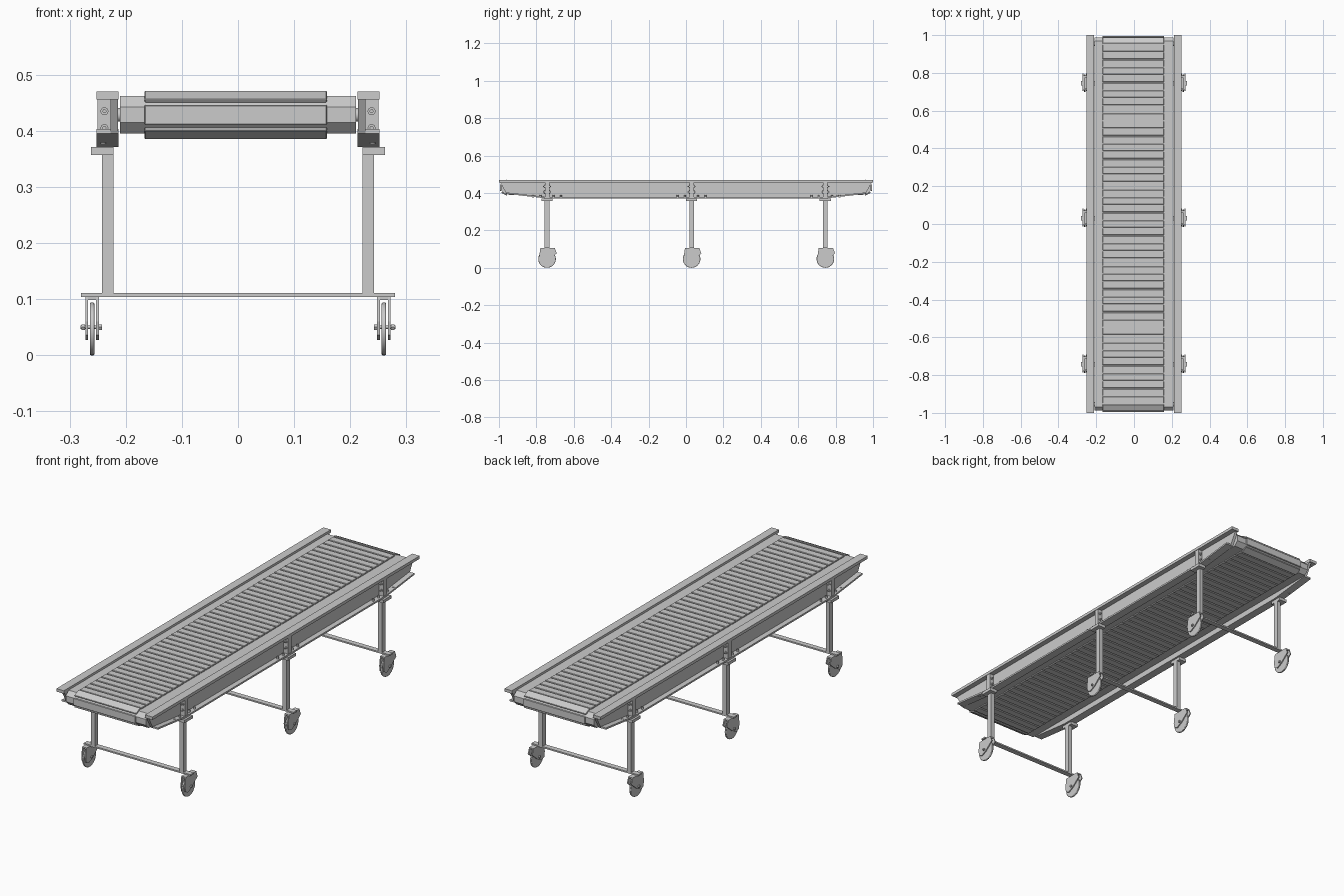
import bpy, bmesh, math
from mathutils import Matrix, Vector

if "Cube" in bpy.data.objects:
    bpy.data.objects.remove(bpy.data.objects["Cube"])


def finish(name, bm, smooth=False):
    bmesh.ops.recalc_face_normals(bm, faces=bm.faces)
    me = bpy.data.meshes.new(name)
    bm.to_mesh(me)
    bm.free()
    ob = bpy.data.objects.new(name, me)
    bpy.context.collection.objects.link(ob)
    if smooth:
        bpy.context.view_layer.objects.active = ob
        ob.select_set(True)
        bpy.ops.object.shade_smooth_by_angle(angle=math.radians(35))
        ob.select_set(False)
    return ob


def box(bm, x0, x1, y0, y1, z0, z1):
    m = Matrix.Translation(((x0 + x1) / 2, (y0 + y1) / 2, (z0 + z1) / 2))
    m = m @ Matrix.Diagonal((x1 - x0, y1 - y0, z1 - z0, 1))
    bmesh.ops.create_cube(bm, size=1, matrix=m)


def prism(bm, pts, x0, x1):
    """Extrude a (y, z) outline along x."""
    a = bm.faces.new([bm.verts.new((x0, y, z)) for y, z in pts])
    r = bmesh.ops.extrude_face_region(bm, geom=[a])
    vs = [v for v in r['geom'] if isinstance(v, bmesh.types.BMVert)]
    bmesh.ops.translate(bm, vec=(x1 - x0, 0, 0), verts=vs)


def rod(bm, centre, r, length, axis, seg=24):
    rot = {'X': Matrix.Rotation(math.pi / 2, 4, 'Y'),
           'Y': Matrix.Rotation(math.pi / 2, 4, 'X'), 'Z': Matrix()}[axis]
    bmesh.ops.create_cone(bm, cap_ends=True, segments=seg, radius1=r, radius2=r,
                          depth=length, matrix=Matrix.Translation(centre) @ rot)


def mirror_x(ob):
    m = ob.modifiers.new("mirror", 'MIRROR')
    m.use_axis[0] = True
    m.use_bisect_axis[0] = False
    m.use_mirror_merge = False


END_Y, MID_Z, R = 0.955, 0.4285, 0.0335
LEG_Y = (-0.743, 0.03, 0.745)

# belt core: loop with faceted ends
bm = bmesh.new()
pts = []
for s, start in ((1, -90), (-1, 90)):
    for k in range(4):
        a = math.radians(start + 22.5 + 45 * k)
        rr = R / math.cos(math.pi / 8)
        pts.append((s * END_Y + rr * math.cos(a), MID_Z + rr * math.sin(a)))
prism(bm, pts, -0.21, 0.21)
finish("belt", bm)

# slats following the loop
bm = bmesh.new()
N, RS = 100, R + 0.003
straight, arc = 2 * END_Y, math.pi * RS
total = 2 * (straight + arc)
for i in range(N):
    s = (i / N * total + arc / 2) % total
    flip = s >= total / 2
    s %= total / 2
    if s < arc:
        a = -math.pi / 2 + s / RS
        y, z = END_Y + RS * math.cos(a), RS * math.sin(a)
    else:
        a = math.pi / 2
        y, z = END_Y - (s - arc), RS
    if flip:
        y, z, a = -y, -z, a + math.pi
    m = Matrix.Translation((-0.004, y, MID_Z + z)) @ Matrix.Rotation(a - math.pi / 2, 4, 'X')
    bmesh.ops.create_cube(bm, size=1, matrix=m @ Matrix.Diagonal((0.325, 0.035, 0.007, 1)))
slats = finish("belt_slats", bm)
bev = slats.modifiers.new("bevel", 'BEVEL')
bev.width, bev.segments = 0.0015, 1

# end shafts carrying the belt
bm = bmesh.new()
for s in (-1, 1):
    rod(bm, (0, s * END_Y, MID_Z), 0.012, 0.436, 'X')
finish("end_shafts", bm, True)

# side rail: web with tapered ends, top flange, bent bottom flange
bm = bmesh.new()
low = [(-0.96, 0.395), (-0.75, 0.371), (0.75, 0.371), (0.96, 0.395)]
prism(bm, [(-0.995, 0.46)] + low + [(0.995, 0.46)], 0.214, 0.227)
box(bm, 0.213, 0.252, -1, 1, 0.456, 0.47)
prism(bm, low + [(y, z + 0.008) for y, z in reversed(low)], 0.213, 0.252)
mirror_x(finish("side_rail", bm))

# rail brackets with bolts, and mounting plates under the rail
bm = bmesh.new()
for y in LEG_Y:
    box(bm, 0.226, 0.25, y - 0.012, y + 0.012, 0.376, 0.457)
    box(bm, 0.222, 0.262, y - 0.03, y + 0.03, 0.357, 0.371)
mirror_x(finish("rail_bracket", bm))

bm = bmesh.new()
for y in LEG_Y:
    for z in (0.405, 0.435):
        rod(bm, (0.238, y, z), 0.007, 0.03, 'Y', 16)
        rod(bm, (0.238, y, z), 0.0035, 0.042, 'Y', 12)
    for d in (-0.075, -0.035, 0.035, 0.075):
        rod(bm, (0.24, y + d, 0.383), 0.005, 0.012, 'Z', 12)
mirror_x(finish("bracket_bolts", bm, True))

# legs and cross bars
bm = bmesh.new()
for y in LEG_Y:
    box(bm, 0.222, 0.242, y - 0.0125, y + 0.0125, 0.108, 0.36)
mirror_x(finish("leg", bm))
bm = bmesh.new()
for y in LEG_Y:
    box(bm, -0.28, 0.28, y - 0.0125, y + 0.0125, 0.104, 0.111)
finish("cross_bar", bm)

# casters: fork, wheel and axle
fork = [(-0.036, 0.104), (0.042, 0.104), (0.052, 0.077), (0.01, 0.042),
        (-0.02, 0.027), (-0.038, 0.036), (-0.042, 0.06)]
bm = bmesh.new()
for y in LEG_Y:
    outline = [(y + p, z) for p, z in fork]
    prism(bm, outline, 0.248, 0.253)
    prism(bm, outline, 0.267, 0.272)
    box(bm, 0.248, 0.272, y - 0.036, y + 0.042, 0.099, 0.105)
mirror_x(finish("caster_fork", bm))

bm = bmesh.new()
for y in LEG_Y:
    rod(bm, (0.26, y, 0.047), 0.047, 0.008, 'X', 40)
wheel = finish("caster_wheel", bm, True)
bev = wheel.modifiers.new("bevel", 'BEVEL')
bev.width, bev.segments = 0.002, 2
mirror_x(wheel)

bm = bmesh.new()
for y in LEG_Y:
    rod(bm, (0.2615, y, 0.05), 0.003, 0.039, 'X', 12)
    rod(bm, (0.276, y, 0.05), 0.006, 0.006, 'X', 6)
    rod(bm, (0.245, y, 0.05), 0.006, 0.006, 'X', 6)
mirror_x(finish("caster_axle", bm))
